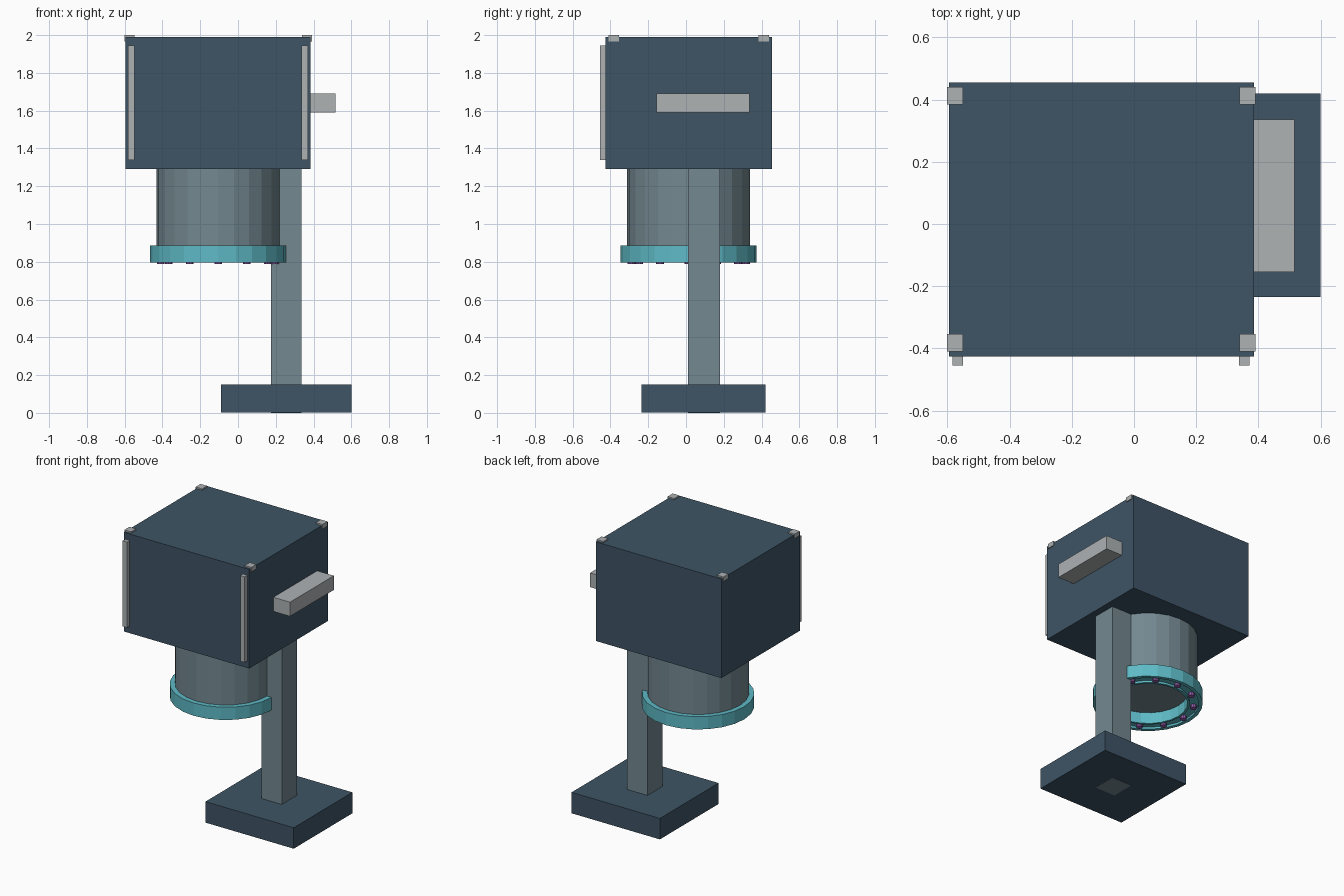
import bpy, bmesh, math
from mathutils import Matrix, Vector

cube = bpy.data.objects.get("Cube")
if cube:
    bpy.data.objects.remove(cube, do_unlink=True)


def material(name, srgb):
    rgb = [((c / 255 + 0.055) / 1.055) ** 2.4 for c in srgb]
    m = bpy.data.materials.new(name)
    m.use_nodes = True
    m.diffuse_color = (*rgb, 1)
    m.node_tree.nodes["Principled BSDF"].inputs["Base Color"].default_value = (*rgb, 1)
    return m


NAVY = material("slate blue", (62, 84, 101))
STEEL = material("steel grey", (115, 136, 144))
SILVER = material("light grey", (174, 178, 180))
TEAL = material("teal", (94, 186, 198))
PURPLE = material("purple", (150, 95, 175))


def finish(name, bm, mat):
    bmesh.ops.recalc_face_normals(bm, faces=bm.faces)
    me = bpy.data.meshes.new(name)
    bm.to_mesh(me)
    bm.free()
    me.materials.append(mat)
    ob = bpy.data.objects.new(name, me)
    bpy.context.collection.objects.link(ob)
    return ob


def box(name, xs, ys, zs, mat):
    """Box between the given limits on each axis."""
    spans = (xs, ys, zs)
    mid = Vector([(a + b) / 2 for a, b in spans])
    size = Vector([b - a for a, b in spans])
    bm = bmesh.new()
    bmesh.ops.create_cube(bm, size=1, matrix=Matrix.Translation(mid) @ Matrix.Diagonal((*size, 1)))
    return finish(name, bm, mat)


def cylinder(name, center, radius, z0, z1, sides, mat):
    bm = bmesh.new()
    bmesh.ops.create_cone(bm, cap_ends=True, segments=sides, radius1=radius, radius2=radius,
                          depth=z1 - z0, matrix=Matrix.Translation((*center, (z0 + z1) / 2)))
    return finish(name, bm, mat)


def lathe(name, center, profile, sides, mat):
    """Closed profile of (radius, z) points turned about a vertical axis."""
    bm = bmesh.new()
    rings = []
    for i in range(sides):
        a = math.tau * i / sides
        rings.append([bm.verts.new((center[0] + r * math.cos(a), center[1] + r * math.sin(a), z))
                      for r, z in profile])
    n = len(profile)
    for i in range(sides):
        p, q = rings[i], rings[(i + 1) % sides]
        for j in range(n):
            k = (j + 1) % n
            bm.faces.new((p[j], q[j], q[k], p[k]))
    return finish(name, bm, mat)


# Foot and column; the column end shows in the underside of the foot
box("base_plate", (-0.09, 0.6), (-0.235, 0.42), (0.002, 0.15), NAVY)
box("support_post", (0.175, 0.335), (0.01, 0.18), (0, 1.3), STEEL)

# Head with carrying handle
box("head_housing", (-0.595, 0.385), (-0.425, 0.455), (1.29, 1.99), NAVY)
box("side_handle", (0.38, 0.515), (-0.155, 0.335), (1.59, 1.69), SILVER)

# Front rails and top corner caps, one per side
for side, x in (("right", -0.566), ("left", 0.354)):
    box(f"front_rail_{side}", (x - 0.017, x + 0.017), (-0.455, -0.42), (1.34, 1.945), SILVER)
for side, x in (("right", -0.575), ("left", 0.365)):
    for end, y in (("front", -0.382), ("back", 0.412)):
        box(f"corner_cap_{end}_{side}", (x - 0.026, x + 0.026), (y - 0.028, y + 0.028),
            (1.967, 2.0), SILVER)

# Lens barrel and light ring with a shallow groove underneath
AXIS = (-0.105, 0.014)
cylinder("lens_barrel", AXIS, 0.326, 0.875, 1.3, 24, STEEL)
lathe("light_ring", AXIS, [(0.26, 0.885), (0.26, 0.795), (0.275, 0.795), (0.275, 0.81),
                           (0.335, 0.81), (0.335, 0.795), (0.36, 0.795), (0.36, 0.885)], 24, TEAL)

# Small lamps around the ring
for i in range(12):
    a = math.tau * i / 12
    spot = (AXIS[0] + 0.303 * math.cos(a), AXIS[1] + 0.303 * math.sin(a))
    cylinder(f"ring_lamp_{i + 1}", spot, 0.021, 0.788, 0.815, 10, PURPLE)
